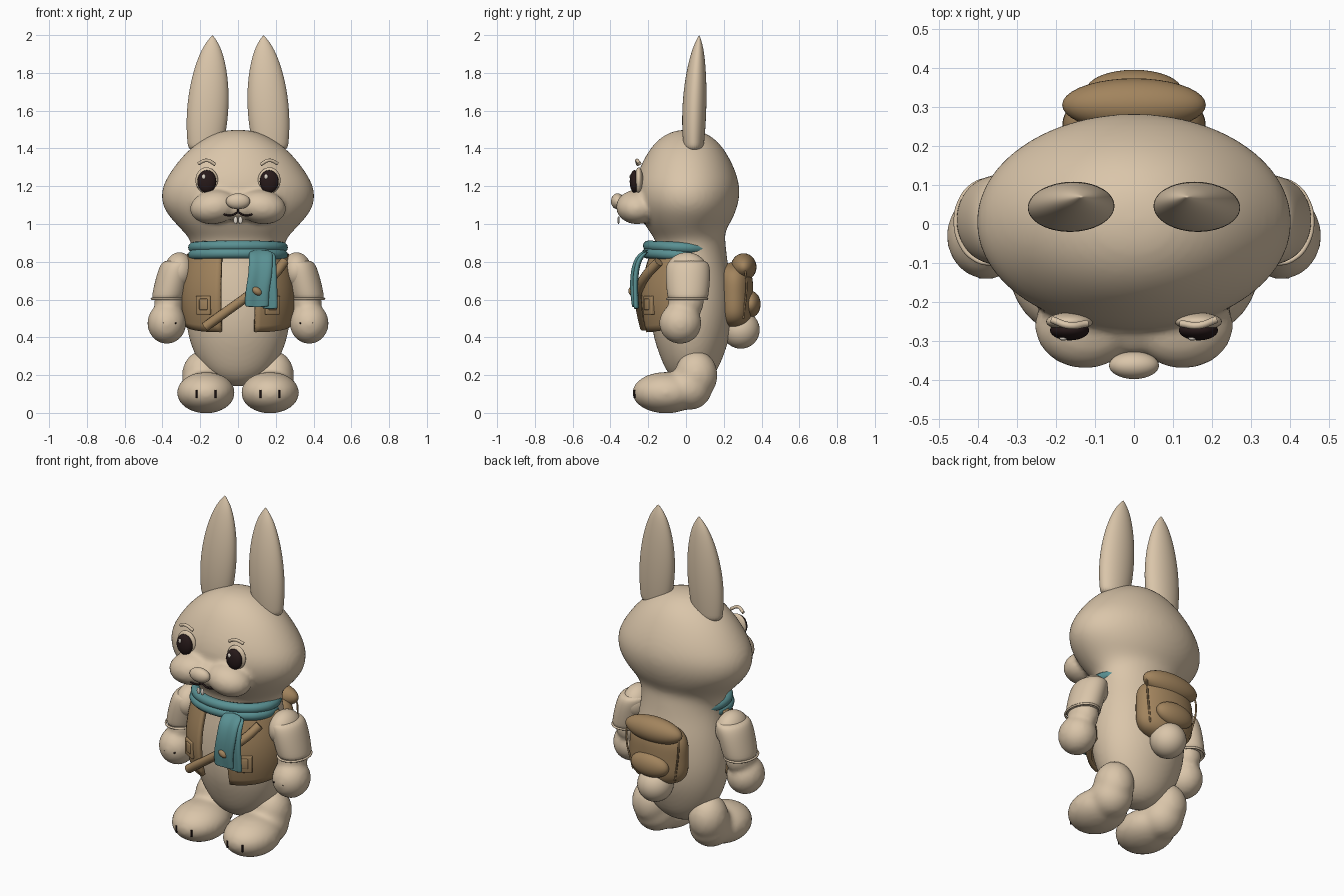
import bpy, bmesh, math
from mathutils import Matrix

if "Cube" in bpy.data.objects:
    bpy.data.objects.remove(bpy.data.objects["Cube"])


def material(name, *rgb):
    mat = bpy.data.materials.new(name)
    mat.use_nodes = True
    mat.diffuse_color = (*rgb, 1)
    shader = mat.node_tree.nodes["Principled BSDF"]
    shader.inputs["Base Color"].default_value = (*rgb, 1)
    shader.inputs["Roughness"].default_value = 0.8
    return mat


CREAM = material("cream fur", 0.7, 0.56, 0.4)
BROWN = material("tan leather", 0.36, 0.23, 0.11)
TEAL = material("teal wool", 0.1, 0.28, 0.29)
DARK = material("dark brown", 0.02, 0.01, 0.01)
WHITE = material("off white", 0.72, 0.66, 0.58)


def finish(name, bm, mat, subdivide=False):
    bmesh.ops.recalc_face_normals(bm, faces=bm.faces)
    mesh = bpy.data.meshes.new(name)
    bm.to_mesh(mesh)
    bm.free()
    mesh.materials.append(mat)
    mesh.shade_smooth()
    ob = bpy.data.objects.new(name, mesh)
    bpy.context.collection.objects.link(ob)
    if subdivide:
        mod = ob.modifiers.new("Smooth", "SUBSURF")
        mod.levels = mod.render_levels = 2
    return ob


def ball(name, loc, radii, mat, tilt=0):
    bm = bmesh.new()
    bmesh.ops.create_uvsphere(bm, u_segments=36, v_segments=20, radius=1)
    bm.transform(Matrix.Translation(loc) @ Matrix.Rotation(tilt, 4, "Y") @ Matrix.Diagonal((*radii, 1)))
    return finish(name, bm, mat)


def oval(cx, cy, z, rx, ry, count):
    angles = [math.tau * i / count for i in range(count)]
    return [(cx + rx * math.cos(a), cy + ry * math.sin(a), z) for a in angles]


def skin(name, sections, mat):
    """Closed, subdivided skin over cross-sections with equal point counts."""
    bm = bmesh.new()
    loops = [[bm.verts.new(point) for point in section] for section in sections]
    for low, high in zip(loops, loops[1:]):
        for i in range(len(low)):
            bm.faces.new((low[i - 1], low[i], high[i], high[i - 1]))
    bm.faces.new(loops[0])
    bm.faces.new(loops[-1])
    return finish(name, bm, mat, True)


def loft(name, rings, mat):
    """Skin over ellipses given as (centre x, centre y, z, radius x, radius y)."""
    return skin(name, [oval(*ring, 28) for ring in rings], mat)


def strip(name, path, width, mat):
    """Hanging cloth strip with two raised ridges along its front."""
    outline = [(-1, -1), (-0.5, -1.5), (0, -0.5), (0.5, -1.5), (1, -1), (1, 1), (-1, 1)]
    half, thick = width / 2, 0.013
    sections = [[(x + u * half, y + w * thick, z) for u, w in outline] for x, y, z in path]
    return skin(name, sections, mat)


def tube(name, points, radius, mat, closed=False):
    curve = bpy.data.curves.new(name, "CURVE")
    curve.dimensions = "3D"
    curve.bevel_depth, curve.bevel_resolution, curve.resolution_u = radius, 4, 6
    curve.use_fill_caps = True
    spline = curve.splines.new("BEZIER")
    spline.bezier_points.add(len(points) - 1)
    for knot, point in zip(spline.bezier_points, points):
        knot.co = point
        knot.handle_left_type = knot.handle_right_type = "AUTO"
    spline.use_cyclic_u = closed
    curve.materials.append(mat)
    ob = bpy.data.objects.new(name, curve)
    bpy.context.collection.objects.link(ob)


def blend(name, parts, softness):
    """Melt overlapping closed parts into one soft skin."""
    bpy.ops.object.select_all(action="DESELECT")
    for part in parts:
        part.select_set(True)
    bpy.context.view_layer.objects.active = parts[0]
    bpy.ops.object.convert(target="MESH")
    bpy.ops.object.join()
    ob = bpy.context.object
    ob.name = name
    melt = ob.modifiers.new("Melt", "REMESH")
    melt.mode, melt.voxel_size, melt.use_smooth_shade = "VOXEL", 0.014, True
    soften = ob.modifiers.new("Soften", "SMOOTH")
    soften.factor, soften.iterations = 0.5, softness


def block(name, loc, size, mat, turn):
    bm = bmesh.new()
    bmesh.ops.create_cube(bm, size=1)
    bm.transform(Matrix.Translation(loc) @ Matrix.Rotation(turn, 4, "Z") @ Matrix.Diagonal((*size, 1)))
    bevel = finish(name, bm, mat).modifiers.new("Round", "BEVEL")
    bevel.width, bevel.segments = 0.006, 3


# Head and torso in one skin, with the muzzle melted in
profile = [(0.14, 0.03, 0.03), (0.16, 0.1, 0.08), (0.21, 0.17, 0.13), (0.3, 0.23, 0.17), (0.42, 0.27, 0.21),
           (0.55, 0.285, 0.22), (0.7, 0.27, 0.21), (0.8, 0.25, 0.19), (0.9, 0.24, 0.18), (0.96, 0.29, 0.2),
           (1.02, 0.35, 0.24), (1.08, 0.395, 0.265), (1.14, 0.41, 0.28), (1.21, 0.4, 0.28), (1.29, 0.35, 0.255),
           (1.36, 0.295, 0.22), (1.42, 0.23, 0.18), (1.47, 0.15, 0.125), (1.5, 0.06, 0.05)]
torso = loft("torso", [(0, 0.03 if z < 0.95 else 0.005, z, rx, ry) for z, rx, ry in profile], CREAM)
muzzle = [ball("cheek", (s * 0.125, -0.26, 1.09), (0.13, 0.11, 0.09), CREAM, s * 0.15) for s in (1, -1)]
muzzle.append(ball("chin", (0, -0.25, 1.09), (0.09, 0.09, 0.075), CREAM))
blend("head_and_torso", [torso] + muzzle, 4)

# Nose, mouth and tail
ball("nose", (0, -0.362, 1.12), (0.064, 0.035, 0.042), CREAM)
tube("mouth", [(0.03 * i, -0.342, 1.06 - 0.015 * abs(math.sin(i * math.pi / 3))) for i in range(-3, 4)], 0.005, DARK)
tube("lip_line", [(0, -0.34, 1.09), (0, -0.34, 1.06)], 0.004, DARK)
ball("tail", (0, 0.29, 0.44), (0.1, 0.1, 0.1), CREAM)

for s, side in ((1, "left"), (-1, "right")):
    # Ears: widest low down, tapering to a point
    rings = []
    for i in range(13):
        t = i / 12
        r = 0.11 * max(0.003, 1 - ((t - 0.35) / 0.65) ** 2) ** 0.7
        rings.append((s * (0.175 - 0.04 * t), 0.04 + 0.03 * t * t, 1.38 + 0.62 * t, r, 0.58 * r))
    loft(side + "_ear", rings, CREAM)

    # Eyes: rim, dark pupil, glint and brow
    eye_x = s * 0.165
    ball(side + "_eye_rim", (eye_x, -0.25, 1.23), (0.06, 0.023, 0.07), CREAM, s * 0.1)
    ball(side + "_eye", (eye_x, -0.272, 1.225), (0.05, 0.026, 0.06), DARK)
    ball(side + "_eye_glint", (eye_x - 0.016, -0.293, 1.25), (0.01, 0.006, 0.013), WHITE)
    tube(side + "_brow", [(s * 0.12, -0.255, 1.315), (eye_x, -0.26, 1.337), (s * 0.21, -0.245, 1.32)], 0.009, CREAM)
    ball(side + "_tooth", (s * 0.013, -0.357, 1.02), (0.011, 0.006, 0.02), WHITE)

    # Arms: shoulder cap, flared sleeve with hem, rounded hand
    ball(side + "_shoulder", (s * 0.31, 0.005, 0.75), (0.08, 0.11, 0.1), CREAM)
    sleeve = [(0.37, 0.6, 0.08, 0.1), (0.37, 0.61, 0.09, 0.11), (0.34, 0.73, 0.092, 0.12),
              (0.32, 0.79, 0.09, 0.115), (0.315, 0.81, 0.07, 0.09)]
    loft(side + "_sleeve", [(s * x, 0.01, z, rx, ry) for x, z, rx, ry in sleeve], CREAM)
    tube(side + "_sleeve_hem", oval(s * 0.372, 0.006, 0.604, 0.084, 0.106, 12), 0.006, CREAM, True)
    blend(side + "_hand", [ball("palm", (s * 0.377, -0.03, 0.475), (0.103, 0.112, 0.11), CREAM),
                           ball("wrist", (s * 0.363, 0, 0.59), (0.08, 0.095, 0.1), CREAM)], 6)
    for x in (0.33, 0.395):
        ball(side + "_finger_mark", (s * x, -0.132, 0.475), (0.004, 0.008, 0.004), DARK)

    # Legs: thigh, heel and long foot melted together
    blend(side + "_leg", [ball("thigh", (s * 0.187, 0.054, 0.2), (0.11, 0.114, 0.13), CREAM),
                          ball("heel", (s * 0.18, 0.02, 0.135), (0.12, 0.12, 0.12), CREAM),
                          ball("foot", (s * 0.17, -0.105, 0.107), (0.154, 0.18, 0.11), CREAM)], 12)
    for x in (0.12, 0.22):
        tube(side + "_toe_mark", [(s * x, -0.272, 0.08), (s * x, -0.272, 0.12)], 0.005, DARK)

    # Vest panel: a curved shell hugging the chest, with a rounded lower hem
    bm = bmesh.new()
    steps = 12
    grid = []
    for row in range(steps + 1):
        v = row / steps
        bulge = math.sin(math.pi * (0.2 + 0.7 * v))
        rx, ry = 0.24 + 0.055 * bulge, 0.19 + 0.07 * bulge
        line = []
        for col in range(steps + 1):
            u = col / steps
            a = math.radians(20 + 68 * u - 2 * bulge * (1 - u))
            z = 0.43 + 0.41 * v + 0.04 * (1 - v) ** 3 * u * u
            line.append(bm.verts.new((s * rx * math.sin(a), 0.02 - ry * math.cos(a), z)))
        grid.append(line)
    for low, high in zip(grid, grid[1:]):
        for i in range(steps):
            bm.faces.new((low[i], low[i + 1], high[i + 1], high[i]))
    thickness = finish(side + "_vest_panel", bm, BROWN).modifiers.new("Thickness", "SOLIDIFY")
    thickness.thickness, thickness.offset = 0.024, 0
    # Vest pocket with flap
    block(side + "_vest_pocket", (s * 0.18, -0.193, 0.57), (0.085, 0.03, 0.1), BROWN, s * 0.5)
    block(side + "_pocket_flap", (s * 0.18, -0.203, 0.575), (0.05, 0.024, 0.06), BROWN, s * 0.5)

    # Pack side cord
    tube(side + "_pack_cord", [(s * 0.16, 0.3, 0.79), (s * 0.174, 0.318, 0.72), (s * 0.14, 0.305, 0.5)], 0.005, BROWN)

# Chest strap with a small knot
tube("chest_strap", [(-0.175, -0.22, 0.455), (-0.05, -0.24, 0.545), (0.1, -0.247, 0.655),
                     (0.19, -0.21, 0.73), (0.245, -0.145, 0.8)], 0.025, BROWN)
ball("strap_knot", (0.1, -0.285, 0.645), (0.03, 0.02, 0.02), BROWN, 0.6)

# Scarf: two stacked rolls, sinking into the neck at the back
for name, height, cy, ry in (("scarf_upper_roll", 0.878, -0.015, 0.185), ("scarf_lower_roll", 0.838, -0.035, 0.17)):
    tilted = [(x, y, z - 0.05 * (y + 0.07)) for x, y, z in oval(0, cy, height, 0.236, ry, 16)]
    tube(name, tilted, 0.028, TEAL, True)

# Hanging scarf ends
strip("scarf_front_end", [(0.12, -0.2, 0.865), (0.12, -0.255, 0.83), (0.12, -0.28, 0.74),
                          (0.1, -0.28, 0.64), (0.1, -0.27, 0.57), (0.1, -0.27, 0.56)], 0.13, TEAL)
strip("scarf_back_end", [(0.155, -0.2, 0.855), (0.16, -0.25, 0.82), (0.166, -0.27, 0.7),
                         (0.17, -0.26, 0.56), (0.17, -0.26, 0.55)], 0.085, TEAL)

# Backpack: soft bag, rolled lid, outer pocket
fullness = [(t / 8, math.sqrt(1.02 - (t / 8) ** 4)) for t in range(-8, 9)]
loft("pack_bag", [(0, 0.255, 0.62 + 0.18 * t, 0.183 * k, 0.1 * k) for t, k in fullness], BROWN)
ball("pack_lid_roll", (0, 0.305, 0.772), (0.184, 0.068, 0.073), BROWN)
ball("pack_pocket", (0, 0.343, 0.575), (0.122, 0.052, 0.07), BROWN)
